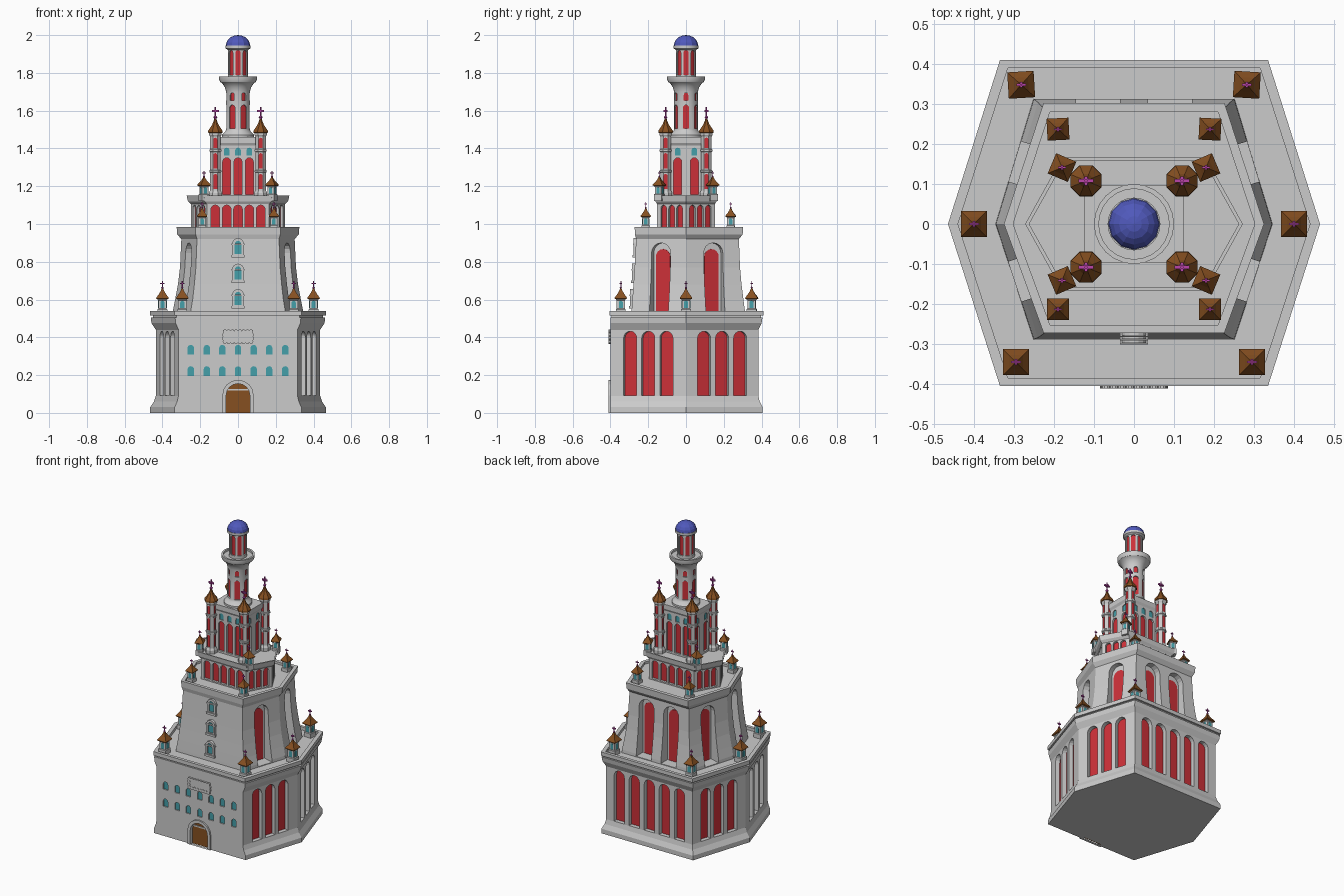
import bpy, bmesh
from math import sin, cos, pi, sqrt
from mathutils import Vector, Matrix

if "Cube" in bpy.data.objects:
    bpy.data.objects.remove(bpy.data.objects["Cube"])

COLOURS = {"red": (.6, .03, .04, 1), "brown": (.24, .08, .015, 1), "teal": (.06, .35, .4, 1),
           "blue": (.08, .1, .5, 1), "pink": (.5, .06, .4, 1)}
MATS = {}
for key, col in COLOURS.items():
    MATS[key] = bpy.data.materials.new(key)
    MATS[key].diffuse_color = col


def loft(bm, rings):
    vs = [[bm.verts.new(p) for p in r] for r in rings]
    n = len(vs[0])
    for a, b in zip(vs, vs[1:]):
        for i in range(n):
            j = (i + 1) % n
            bm.faces.new((a[i], a[j], b[j], b[i]))
    bm.faces.new(vs[0][::-1])
    bm.faces.new(vs[-1])


def lathe(bm, profile, n, c=(0, 0), rot=0.0):
    loft(bm, [[(c[0] + r * cos(rot + 2 * pi * k / n), c[1] + r * sin(rot + 2 * pi * k / n), z)
               for k in range(n)] for r, z in profile])


def hexa(xa, xb, yf, yb):
    return [(xb, yf), (xa, 0), (xb, yb), (-xb, yb), (-xa, 0), (-xb, yf)]


def hex_loft(bm, rows):
    loft(bm, [[(x, y, r[0]) for x, y in hexa(*r[1:])] for r in rows])


def frame(o, n):
    # local axes: along wall, outward, up
    return Matrix(((-n[1], n[0], 0, o[0]), (n[0], n[1], 0, o[1]), (0, 0, 1, 0), (0, 0, 0, 1)))


def walls(*dims):
    # one frame per wall: front right, back right, back, back left, front left, front
    p = hexa(*dims)
    out = []
    for i in range(6):
        a, b = Vector(p[i]), Vector(p[(i + 1) % 6])
        t = (b - a).normalized()
        out.append(frame((a + b) / 2, (t.y, -t.x)))
    return out


def arch(s, z0, w, h, n=8):
    r = w / 2
    return [(s - r, z0), (s + r, z0)] + [(s + r * cos(pi * k / n), z0 + h - r + r * sin(pi * k / n))
                                        for k in range(n + 1)]


def prism(bm, M, pts, a, b):
    loft(bm, [[M @ Vector((u, d, z)) for u, z in pts] for d in (a, b)])


def box(bm, M, u0, u1, z0, z1, a, b):
    prism(bm, M, [(u0, z0), (u1, z0), (u1, z1), (u0, z1)], a, b)


def surround(bm, M, outer, inner, a, b):
    loops = [[bm.verts.new(M @ Vector((u, d, z))) for u, z in p]
             for p, d in ((outer, a), (outer, b), (inner, b), (inner, a))]
    n = len(outer)
    for k in range(4):
        p, q = loops[k], loops[(k + 1) % 4]
        for i in range(n):
            bm.faces.new((p[i], p[(i + 1) % n], q[(i + 1) % n], q[i]))


def niche(cut, panel, M, s, z0, w, h, depth, out=.03, pw=None, ph=None):
    prism(cut, M, arch(s, z0, w, h), -depth, out)
    prism(panel, M, arch(s, z0 - .002, pw or w + .004, ph or h + .004), -depth - .006, -depth + .003)


def make(name, bm, mat=None, cut=None, smooth=False):
    def to_object(nm, b):
        bmesh.ops.recalc_face_normals(b, faces=b.faces)
        me = bpy.data.meshes.new(nm)
        b.to_mesh(me)
        b.free()
        o = bpy.data.objects.new(nm, me)
        bpy.context.collection.objects.link(o)
        return o
    ob = to_object(name, bm)
    if mat:
        ob.data.materials.append(MATS[mat])
    bpy.ops.object.select_all(action='DESELECT')
    bpy.context.view_layer.objects.active = ob
    ob.select_set(True)
    if cut:
        c = to_object("cutter", cut)
        c.hide_render = True
        m = ob.modifiers.new("niches", 'BOOLEAN')
        m.operation, m.solver, m.object = 'DIFFERENCE', 'EXACT', c
        bpy.ops.object.modifier_apply(modifier=m.name)
        bpy.data.objects.remove(c)
    if smooth:
        bpy.ops.object.shade_smooth_by_angle(angle=.6)
    return ob


N = bmesh.new
red, teal, trim = N(), N(), N()

# lower storey: flared plinth, cornice, parapet
b, cut = N(), N()
hex_loft(b, [(0, .465, .335, -.4, .405), (.03, .465, .335, -.4, .405), (.06, .445, .322, -.4, .39),
             (.09, .435, .315, -.4, .383), (.44, .435, .315, -.4, .383), (.475, .458, .33, -.4, .4),
             (.505, .462, .333, -.4, .405), (.505, .45, .325, -.395, .398), (.515, .45, .325, -.395, .398),
             (.515, .465, .335, -.405, .41), (.54, .465, .335, -.405, .41), (.54, .44, .315, -.385, .39),
             (.52, .44, .315, -.385, .39)])
W = walls(.435, .315, -.4, .383)
for i in (0, 1, 3, 4):
    for s in (-.1, 0, .1):
        niche(cut, red, W[i], s, .092, .072, .34, .03)
for k in range(-2, 3):
    niche(cut, red, W[2], k * .11, .092, .075, .34, .03)
for x in (-.25, -.165, -.083, 0, .083, .165, .25):
    for z in (.195, .308):
        niche(cut, teal, W[5], x, z, .034, .052, .01)
F = W[5]
prism(cut, F, arch(0, -.02, .125, .175), -.02, .03)
make("lower_storey", b, cut=cut)

# door and its surround
surround(trim, F, arch(0, 0, .165, .175), arch(0, 0, .125, .155), -.01, .01)
box(trim, F, -.06, .06, .118, .127, -.021, -.008)
b = N()
prism(b, F, arch(0, 0, .126, .156), -.022, -.014)
make("door", b, "brown")

# scalloped blank plaque above the door
box(trim, F, -.072, .072, .375, .432, -.005, .008)
edge = [(-.07 + .02 * k, z) for k in range(8) for z in (.376, .431)] + \
       [(x, .394 + .019 * k) for k in range(2) for x in (-.074, .074)]
for u, z in edge:
    prism(trim, F, [(u + .011 * cos(k * pi / 5), z + .011 * sin(k * pi / 5)) for k in range(10)], -.005, .011)

# middle storey with flared piers
b, cut = N(), N()
hex_loft(b, [(.5, .347, .252, -.29, .314), (.54, .345, .25, -.288, .312), (.6, .333, .24, -.284, .304),
             (.68, .318, .231, -.278, .294), (.77, .307, .223, -.272, .286), (.92, .3, .217, -.264, .28),
             (.945, .322, .224, -.27, .3), (.985, .325, .226, -.272, .303), (.985, .302, .21, -.252, .28),
             (.97, .302, .21, -.252, .28)])
W = walls(.345, .25, -.288, .312)
for i in (0, 1, 3, 4):
    niche(cut, red, W[i], 0, .524, .105, .376, .075, pw=.08, ph=.345)
for s in (-.09, .09):
    niche(cut, red, W[2], s, .524, .11, .376, .07, pw=.085, ph=.345)
make("middle_storey", b, cut=cut)

# three framed windows up the front of the middle storey
for z, y in ((.56, -.287), (.695, -.277), (.83, -.269)):
    M = frame((0, y), (0, -1))
    surround(trim, M, arch(0, z, .062, .095), arch(0, z + .012, .036, .068), -.015, .01)
    box(trim, M, -.035, .035, z - .008, z + .006, -.015, .014)
    box(trim, M, -.035, .035, z + .06, z + .068, -.015, .012)
    prism(teal, M, arch(0, z + .01, .04, .072), -.012, .003)

# upper storey arcade
b, cut = N(), N()
hex_loft(b, [(.95, .25, .165, -.153, .153), (1.105, .25, .165, -.153, .153), (1.12, .265, .176, -.162, .162),
             (1.15, .272, .18, -.166, .166), (1.15, .262, .173, -.159, .159), (1.143, .262, .173, -.159, .159)])
W = walls(.25, .165, -.153, .153)
for i in (0, 1, 3, 4):
    for s in (-.048, 0, .048):
        niche(cut, red, W[i], s, .978, .034, .122, .018)
for i in (2, 5):
    for k in range(-2, 3):
        niche(cut, red, W[i], k * .06, .978, .046, .122, .018)
make("upper_storey", b, cut=cut)

# belfry block
b, cut = N(), N()
hex_loft(b, [(1.13, .115, .115, -.088, .088), (1.415, .115, .115, -.088, .088),
             (1.43, .124, .124, -.096, .096), (1.46, .124, .124, -.096, .096)])
W = walls(.115, .115, -.088, .088)
for i in range(6):
    for s in ((-.06, 0, .06) if i in (2, 5) else (0,)):
        niche(cut, red, W[i], s, 1.155, .042, .195, .014)
        niche(cut, teal, W[i], s, 1.362, .03, .042, .008)
make("belfry_block", b, cut=cut)

# octagonal corner towers
b, cut, roofs, crosses = N(), N(), N(), N()


def cross(x, y, z, h):
    lathe(crosses, [(h * .1, z - .015), (h * .1, z), (h * .17, z + h * .12), (h * .07, z + h * .25),
                    (h * .07, z + h)], 6, (x, y))
    for M, l in ((frame((x, y), (0, -1)), .3), (frame((x, y), (1, 0)), .18)):
        box(crosses, M, -h * l, h * l, z + h * .58, z + h * .74, -h * .07, h * .07)


for x in (-.12, .12):
    for y in (-.108, .108):
        prof = [(.037, 1.13), (.037, 1.165), (.03, 1.178)]
        for z in (1.278, 1.388):
            prof += [(.03, z - .006), (.034, z - .003), (.034, z + .006), (.03, z + .009)]
        lathe(b, prof + [(.03, 1.462), (.036, 1.472), (.036, 1.485)], 8, (x, y), pi / 8)
        for k in range(4):
            n = (cos(k * pi / 2), sin(k * pi / 2))
            M = frame((x + n[0] * .0277, y + n[1] * .0277), n)
            for z, h in ((1.185, .08), (1.295, .08), (1.402, .055)):
                niche(cut, red, M, 0, z, .021, h, .006, out=.01)
        lathe(roofs, [(.03, 1.478), (.042, 1.484), (.041, 1.494), (.031, 1.508), (.018, 1.526),
                      (.01, 1.545), (.004, 1.562)], 8, (x, y), pi / 8)
        cross(x, y, 1.558, .062)
make("corner_towers", b, cut=cut)

# small square turrets on the terraces
b = N()
spots = [(s * x, y, z, k, s * r) for s in (-1, 1) for x, y, z, k, r in (
    (.282, .348, .54, 1, -.06), (.4, 0, .54, 1, 0), (.295, -.345, .54, 1, 0), (.19, .237, .985, .83, -.05),
    (.19, -.213, .985, .83, 0), (.18, .141, 1.15, .83, .4), (.18, -.141, 1.15, .83, -.4))]
for x, y, z, k, rot in spots:
    def sq(bm, prof):
        lathe(bm, [(r * k * sqrt(2), z + h * k) for r, h in prof], 4, (x, y), rot + pi / 4)
    sq(b, [(.026, -.035), (.026, .008), (.022, .012), (.022, .056), (.026, .06), (.026, .067)])
    sq(roofs, [(.028, .062), (.033, .066), (.032, .071), (.018, .09), (.009, .105), (.003, .122)])
    cross(x, y, z + .118 * k, .04 * k)
    for j in range(4):
        n = (cos(rot + j * pi / 2), sin(rot + j * pi / 2))
        M = frame((x + n[0] * .022 * k, y + n[1] * .022 * k), n)
        prism(teal, M, arch(0, z + .014 * k, .022 * k, .04 * k), -.002, .001)
make("turret_bodies", b)
make("tower_roofs", roofs, "brown")
make("roof_crosses", crosses, "pink")

# round lantern tower with gallery
b, cut = N(), N()
lathe(b, [(.085, 1.44), (.085, 1.472), (.068, 1.49), (.063, 1.5), (.063, 1.7), (.07, 1.725), (.084, 1.745),
          (.095, 1.752), (.1, 1.764), (.1, 1.782), (.088, 1.782), (.088, 1.77), (.054, 1.77), (.054, 1.922),
          (.066, 1.93), (.066, 1.945), (.05, 1.945)], 24)
for count, r, z, w, h in ((6, .063, 1.505, .034, .125), (6, .063, 1.655, .024, .04), (8, .054, 1.79, .027, .13)):
    for k in range(count):
        n = (cos(2 * pi * k / count), sin(2 * pi * k / count))
        niche(cut, red, frame((n[0] * r, n[1] * r), n), 0, z, w, h, .012, out=.01)
make("lantern_tower", b, cut=cut, smooth=True)

# faceted dome
b = N()
lathe(b, [(.064, 1.942)] + [(max(.064 * cos(a * pi / 10), .001), 1.945 + .055 * sin(a * pi / 10))
                            for a in range(6)], 12)
make("dome", b, "blue")

make("red_window_panels", red, "red")
make("small_window_panels", teal, "teal")
make("front_trim", trim)

for m in bpy.data.materials:
    if m.users and not m.is_grease_pencil:
        m.use_nodes = True
        m.node_tree.nodes["Principled BSDF"].inputs["Base Color"].default_value = m.diffuse_color
